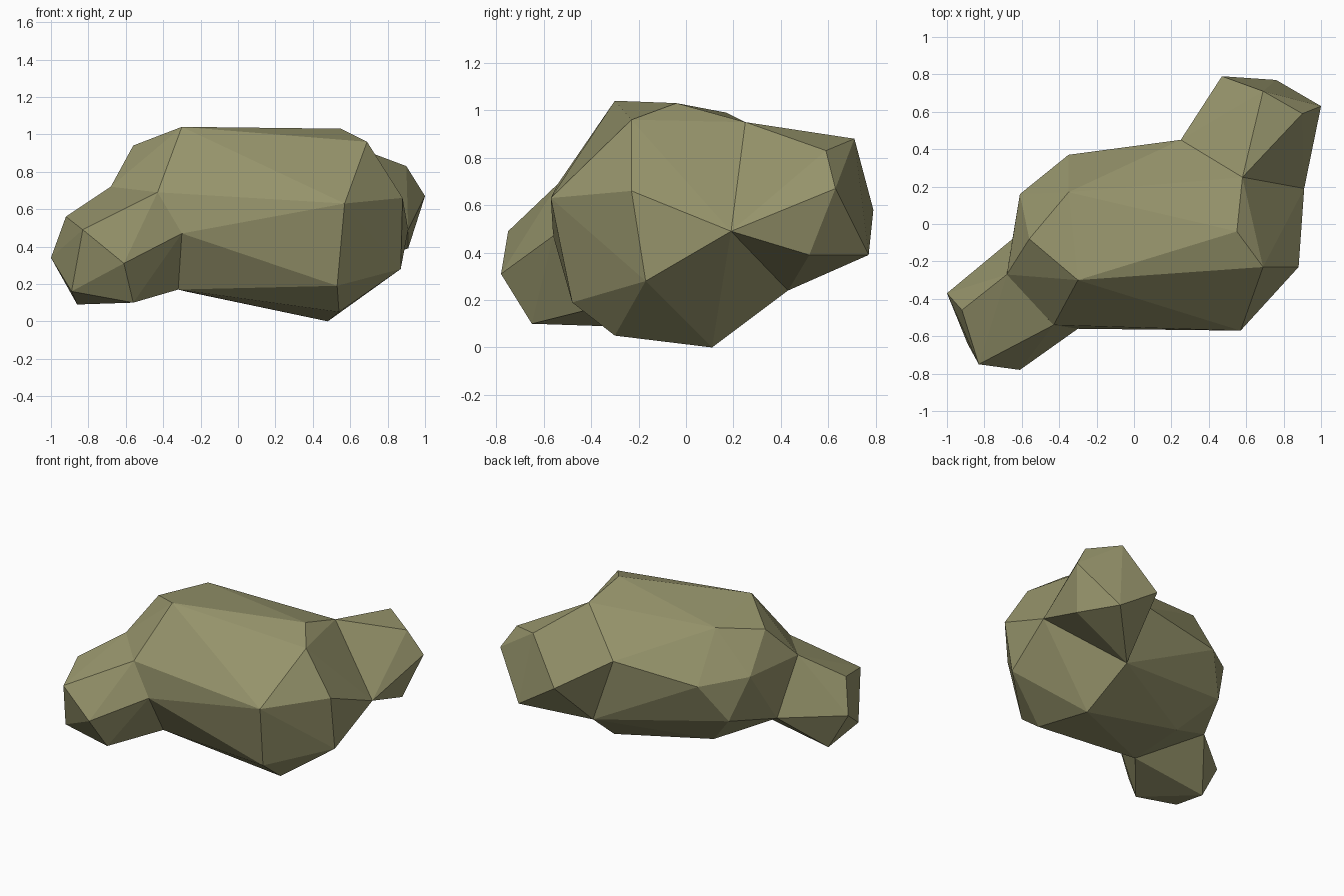
import bpy
import bmesh

# Remove the default cube only
default_cube = bpy.data.objects.get("Cube")
if default_cube is not None:
    bpy.data.objects.remove(default_cube, do_unlink=True)


def make_material(name, colour):
    material = bpy.data.materials.new(name)
    material.use_nodes = True
    material.diffuse_color = colour
    for node in material.node_tree.nodes:
        if node.type == 'BSDF_PRINCIPLED':
            node.inputs["Base Color"].default_value = colour
            node.inputs["Roughness"].default_value = 0.9
    return material


def make_chunk(name, corners, material):
    """Wrap the corner points of one boulder lobe in a faceted convex skin."""
    bm = bmesh.new()
    for corner in corners:
        bm.verts.new(corner)
    hull = bmesh.ops.convex_hull(bm, input=bm.verts[:])
    spare = [item for item in hull["geom_interior"] + hull["geom_unused"]
             if isinstance(item, bmesh.types.BMVert)]
    bmesh.ops.delete(bm, geom=list(set(spare)), context='VERTS')
    bmesh.ops.recalc_face_normals(bm, faces=bm.faces[:])
    mesh = bpy.data.meshes.new(name)
    bm.to_mesh(mesh)
    bm.free()
    mesh.materials.append(material)
    for polygon in mesh.polygons:
        polygon.use_smooth = False
    chunk = bpy.data.objects.new(name, mesh)
    bpy.context.collection.objects.link(chunk)
    return chunk


stone = make_material("olive stone", (0.31, 0.30, 0.15, 1.0))

# Necks: corner rings where the two side lobes grow out of the main boulder
front_neck = [(-.68, -.27, .72), (-.43, -.54, .69), (-.3, -.56, .47),
              (-.32, -.37, .17), (-.65, -.08, .34)]
back_neck = [(.58, .25, .95), (.25, .45, .7), (.42, .43, .24), (.91, .19, .49)]

# Main boulder: crown, outer flank, rear flank and underside
crown = [(.55, -.04, 1.03), (-.3, -.3, 1.04), (.69, -.23, .96),
         (-.56, -.08, .94), (-.35, .17, .99)]
outer_flank = [(.88, -.23, .66), (.57, -.57, .63), (.53, -.48, .19), (.87, -.17, .28)]
rear_flank = [(-.61, .16, .71), (-.35, .37, .65), (-.5, .24, .4)]
underside = [(.48, .11, 0), (.54, -.3, .05), (-.28, .09, .16)]
make_chunk("main_boulder",
           crown + outer_flank + rear_flank + underside + front_neck + back_neck, stone)

# Front lobe: low snout-like lump
front_tip = [(-1, -.37, .34), (-.92, -.46, .56), (-.83, -.75, .49),
             (-.61, -.78, .31), (-.89, -.64, .16), (-.56, -.65, .1), (-.86, -.35, .09)]
make_chunk("front_lobe", front_neck + front_tip, stone)

# Back lobe: raised lump on the opposite corner
back_tip = [(1, .63, .67), (.9, .59, .83), (.69, .71, .88),
            (.47, .79, .58), (.76, .77, .39), (.91, .52, .39)]
make_chunk("back_lobe", back_neck + back_tip, stone)
